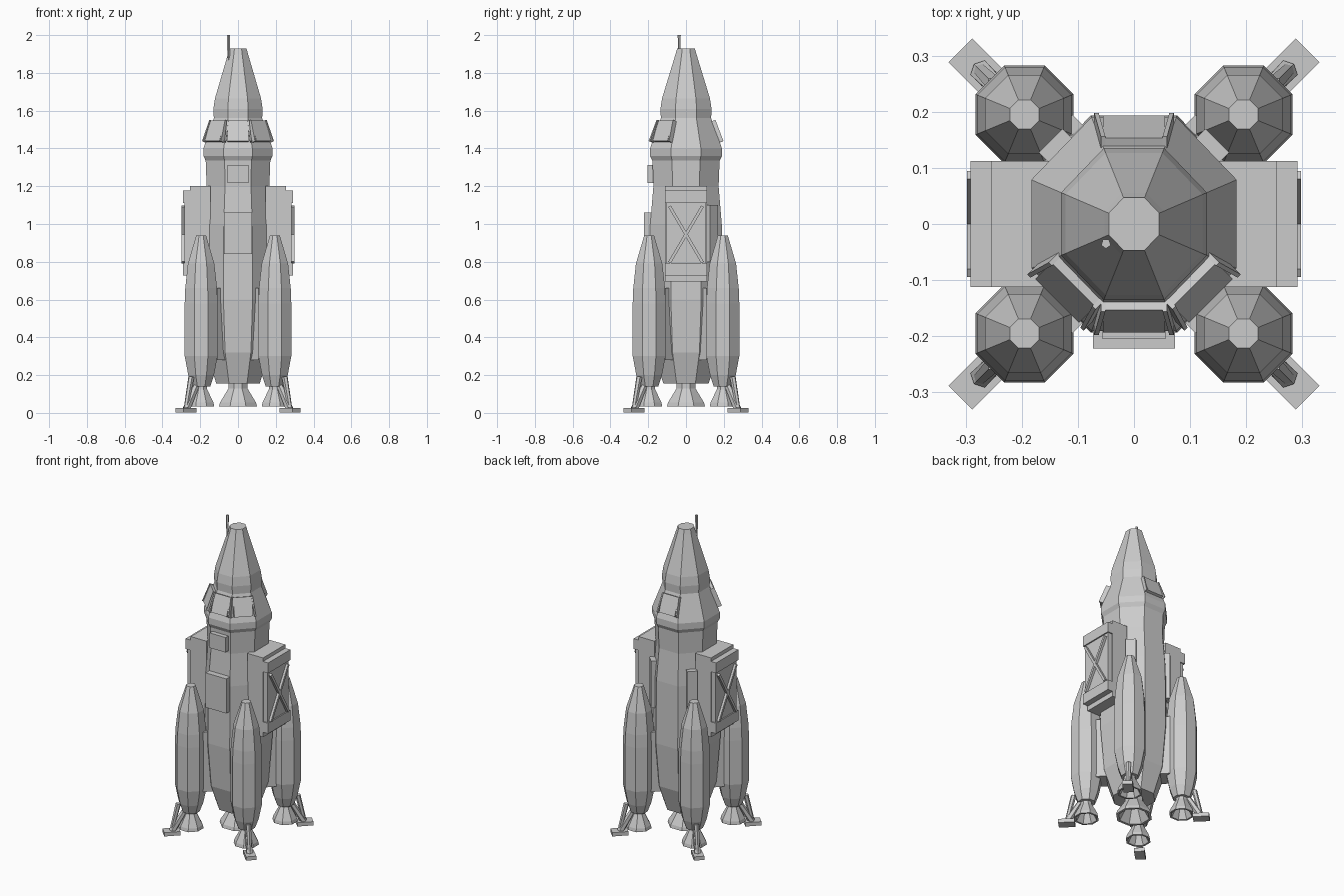
import bpy, bmesh, math
from mathutils import Matrix, Vector

old = bpy.data.objects.get("Cube")
if old:
    bpy.data.objects.remove(old, do_unlink=True)

grey = bpy.data.materials.new("hull_grey")
grey.use_nodes = True
COLOUR = (0.6, 0.6, 0.6, 1)
grey.diffuse_color = COLOUR
grey.node_tree.nodes["Principled BSDF"].inputs["Base Color"].default_value = COLOUR


def finish(name, bm):
    bmesh.ops.recalc_face_normals(bm, faces=bm.faces)
    mesh = bpy.data.meshes.new(name)
    bm.to_mesh(mesh)
    bm.free()
    mesh.materials.append(grey)
    obj = bpy.data.objects.new(name, mesh)
    bpy.context.collection.objects.link(obj)
    return obj


def lathe(name, profile, x=0, y=0, stretch=1.0, sides=8):
    """Faceted turned shape; profile is (z, distance to the flats)."""
    bm = bmesh.new()
    step = 2 * math.pi / sides
    rings = []
    for z, flat in profile:
        r = flat / math.cos(step / 2)
        rings.append([bm.verts.new((x + r * math.cos((k + .5) * step),
                                    y + stretch * r * math.sin((k + .5) * step), z))
                      for k in range(sides)])
    for a, b in zip(rings, rings[1:]):
        for k in range(sides):
            j = (k + 1) % sides
            bm.faces.new((a[k], a[j], b[j], b[k]))
    bm.faces.new(rings[0])
    bm.faces.new(rings[-1])
    return finish(name, bm)


def box(name, angle, centre, size, tilt=0, roll=0):
    """Box in a frame turned to angle: (outward, sideways, up)."""
    bm = bmesh.new()
    m = (Matrix.Rotation(math.radians(angle), 4, 'Z') @ Matrix.Translation(centre)
         @ Matrix.Rotation(tilt, 4, 'Y') @ Matrix.Rotation(roll, 4, 'X')
         @ Matrix.Diagonal((*size, 1)))
    bmesh.ops.create_cube(bm, size=1, matrix=m)
    return finish(name, bm)


def strut(name, angle, start, end, r1, r2, sides=6):
    """Tapered bar between two points in the turned frame."""
    a, b = Vector(start), Vector(end)
    m = (Matrix.Rotation(math.radians(angle), 4, 'Z') @ Matrix.Translation((a + b) / 2)
         @ (b - a).to_track_quat('Z', 'Y').to_matrix().to_4x4())
    bm = bmesh.new()
    bmesh.ops.create_cone(bm, cap_ends=True, segments=sides, radius1=r1, radius2=r2,
                          depth=(b - a).length, matrix=m)
    return finish(name, bm)


# Main hull with nose and hollow engine bell
lathe("hull", [(1.93, .045), (1.9, .053), (1.665, .122), (1.61, .13), (1.56, .128),
               (1.4, .183), (1.36, .183), (1.335, .171), (1.2, .166), (1.0, .182),
               (.6, .186), (.32, .165), (.155, .115)], stretch=1.04)
lathe("main_nozzle", [(.17, .05), (.13, .05), (.055, .095), (.035, .1),
                      (.035, .085), (.12, .04)])
strut("antenna", 0, (-.05, -.035, 1.86), (-.05, -.035, 2.0), .006, .009, sides=5)

# Windows on the three front faces and the back face
for side, angle in (("front", 270), ("front_left", 315), ("front_right", 225), ("back", 90)):
    box(side + "_window", angle, (.162, 0, 1.49), (.024, .11, .115), tilt=-.36)
    for s in (-1, 1):
        box(side + "_window_post", angle, (.163, s * .061, 1.49), (.03, .008, .12),
            tilt=-.36, roll=s * .1)

# Hatches on the front, raised panels on the rear diagonals
box("front_hatch", 270, (.195, 0, .95), (.054, .146, .22))
box("upper_hatch", 270, (.185, 0, 1.265), (.04, .112, .095))
for angle in (45, 135):
    box("rear_panel", angle, (.19, 0, .95), (.04, .06, .3))

# Equipment boxes on both sides, with rims and crossed braces
for side, angle in (("left", 0), ("right", 180)):
    box(side + "_pod", angle, (.2, 0, .948), (.11, .224, .505))
    box(side + "_pod_panel", angle, (.265, 0, .95), (.036, .21, .36))
    for z in (1.145, .76):
        box(side + "_pod_rim", angle, (.267, 0, z), (.048, .224, .066))
    for s in (-1, 1):
        box(side + "_pod_brace", angle, (.288, 0, .945), (.02, .016, .345), roll=s * .53)

# Four boosters with nozzles, mounts and landing legs
for angle in (45, 135, 225, 315):
    a = math.radians(angle)
    x, y = .276 * math.cos(a), .276 * math.sin(a)
    lathe("booster", [(.94, .026), (.79, .07), (.66, .084), (.58, .087), (.3, .087),
                      (.2, .068), (.14, .048)], x, y)
    lathe("booster_nozzle", [(.15, .03), (.125, .032), (.055, .065), (.035, .069),
                             (.035, .058), (.11, .024)], x, y)
    box("booster_mount", angle, (.185, 0, .47), (.06, .12, .38))
    box("foot_pad", angle, (.39, 0, .013), (.095, .06, .024))
    strut("landing_leg", angle, (.385, 0, .022), (.3, 0, .165), .021, .016)
    strut("leg_damper", angle, (.39, 0, .022), (.35, 0, .19), .012, .016)
